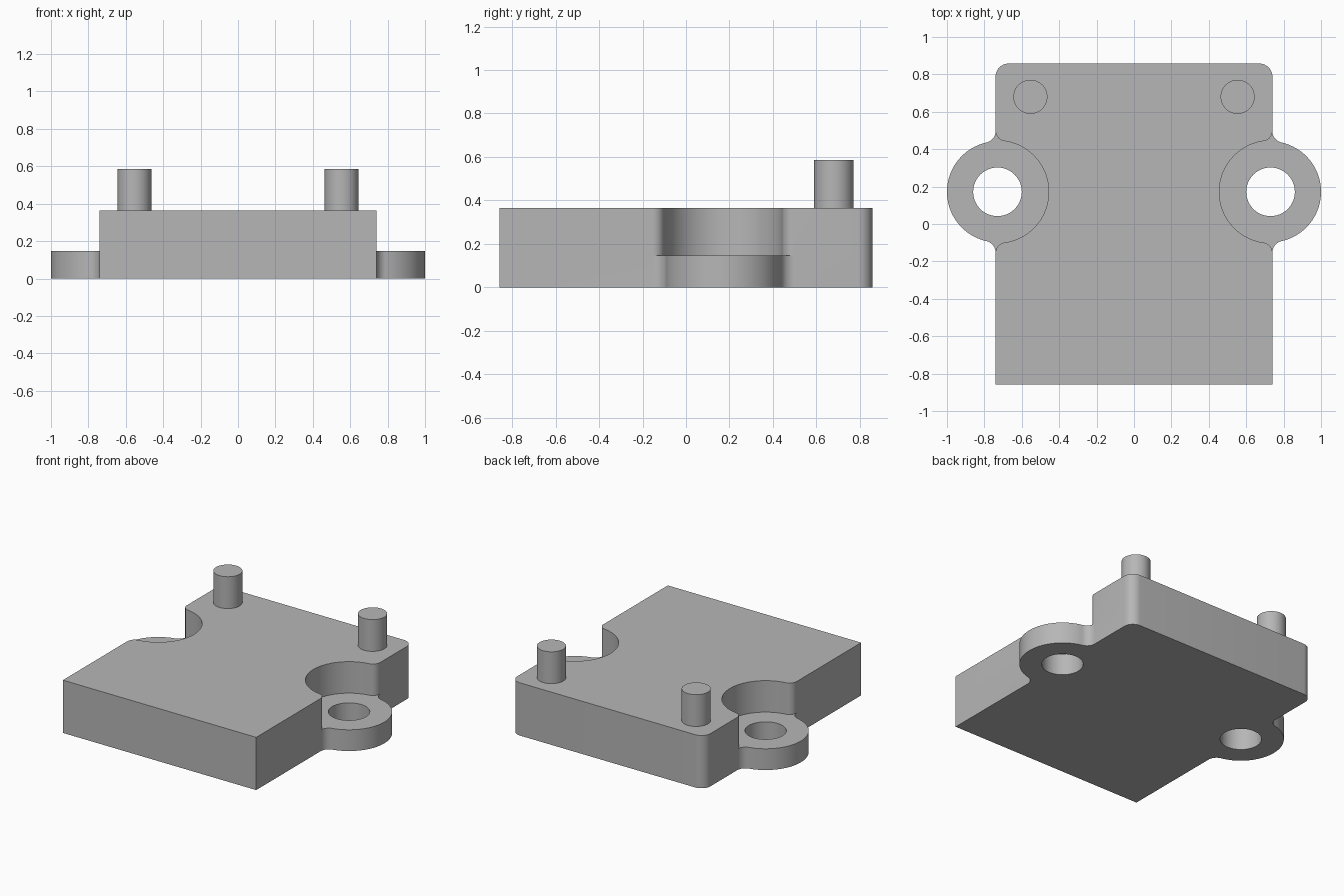
import bpy, bmesh
from math import sin, cos, pi, atan2, radians

cube = bpy.data.objects.get("Cube")
if cube:
    bpy.data.objects.remove(cube, do_unlink=True)

EDGE, BACK, CORNER = 0.74, 0.858, 0.07        # body half width, half depth, rear rounding
EAR_X, EAR_Y, EAR_R, HOLE_R = 0.73, 0.172, 0.27, 0.13
FLARE = 0.325                                 # half length of an ear where it meets the side
EAR_TOP, BODY_TOP, PIN_TOP = 0.147, 0.365, 0.585

grey = bpy.data.materials.new("plain grey")
grey.use_nodes = True
colour = (0.47, 0.47, 0.47, 1)
grey.diffuse_color = colour
grey.node_tree.nodes["Principled BSDF"].inputs["Base Color"].default_value = colour


def arc(cx, cy, r, a, b, n):
    return [(cx + r * cos(a + (b - a) * i / n), cy + r * sin(a + (b - a) * i / n))
            for i in range(n + 1)]


def lobe(s, radius):
    """Round lobe with flared ends, outward (s=1) or cut inward (s=-1)."""
    k = s * (EDGE - EAR_X)
    r = (FLARE ** 2 + k ** 2 - radius ** 2) / (2 * (radius - k))
    a = atan2(FLARE, k + r)
    half = arc(0, 0, radius, 0, a, 28) + arc(k + r, FLARE, r, pi + a, pi, 10)[1:]
    full = [(u, -v) for u, v in reversed(half[1:])] + half
    return [(EAR_X + s * u, EAR_Y + v) for u, v in full]


def outline(side):
    """Closed body outline, mirrored from its right half."""
    half = [(EDGE, -BACK)] + side
    half += arc(EDGE - CORNER, BACK - CORNER, CORNER, 0, pi / 2, 10)
    return half + [(-x, y) for x, y in reversed(half)]


def wall(bm, points, z0, z1):
    low = [bm.verts.new((x, y, z0)) for x, y in points]
    high = [bm.verts.new((x, y, z1)) for x, y in points]
    for i in range(len(points)):
        bm.faces.new((low[i - 1], low[i], high[i], high[i - 1]))


def finish(obj):
    if not obj.data.materials:
        obj.data.materials.append(grey)
    bpy.ops.object.select_all(action='DESELECT')
    obj.select_set(True)
    bpy.context.view_layer.objects.active = obj
    bpy.ops.object.shade_smooth_by_angle(angle=radians(30))


# Body: lower band with ears and bolt holes, upper band with round pockets
bm = bmesh.new()
wall(bm, outline(lobe(1, EAR_R)), 0, EAR_TOP)
wall(bm, outline(lobe(-1, EAR_R + 0.004)), EAR_TOP, BODY_TOP)
for s in (-1, 1):
    wall(bm, arc(s * EAR_X, EAR_Y, HOLE_R, 0, 2 * pi, 48)[:-1], 0, EAR_TOP)
bmesh.ops.remove_doubles(bm, verts=bm.verts[:], dist=1e-5)

# Flat faces: underside, two ear ledges, top
for z, s in ((0, 0), (EAR_TOP, -1), (EAR_TOP, 1), (BODY_TOP, 0)):
    rim = [e for e in bm.edges if e.is_boundary
           and all(abs(v.co.z - z) < 1e-4 and v.co.x * s >= 0 for v in e.verts)]
    bmesh.ops.triangle_fill(bm, use_beauty=True, use_dissolve=False,
                            edges=rim, normal=(0, 0, 1))
bmesh.ops.recalc_face_normals(bm, faces=bm.faces[:])
mesh = bpy.data.meshes.new("body")
bm.to_mesh(mesh)
bm.free()
body = bpy.data.objects.new("body", mesh)
bpy.context.collection.objects.link(body)
finish(body)

# Locating pins
for s, name in ((1, "left_pin"), (-1, "right_pin")):
    bpy.ops.mesh.primitive_cylinder_add(vertices=48, radius=0.091, depth=PIN_TOP - BODY_TOP,
                                        location=(s * 0.554, 0.68, (PIN_TOP + BODY_TOP) / 2))
    pin = bpy.context.object
    pin.name = name
    finish(pin)
